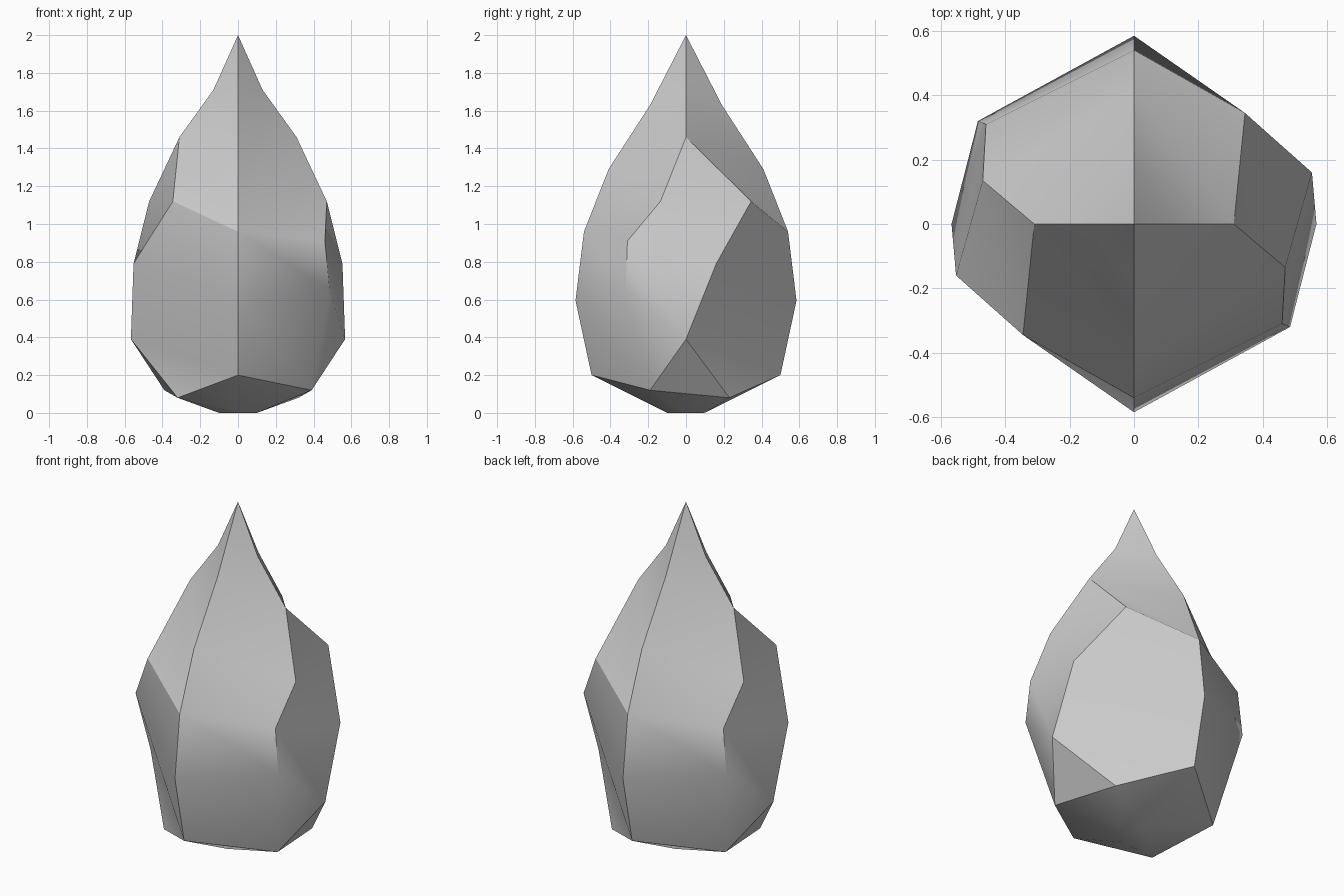
import bpy
import bmesh
from math import pi
from mathutils import Matrix, Vector

cube = bpy.data.objects.get("Cube")
if cube:
    bpy.data.objects.remove(cube, do_unlink=True)

# Corner points of one half; the other half is a half turn about z
points = {
    "tip": (0, 0, 2),
    # side ridge
    "side_neck": (.13, 0, 1.71), "side_shoulder": (.31, 0, 1.46),
    "side_corner": (.567, 0, .39), "side_foot": (.1, 0, 0),
    # front ridge
    "neck": (0, -.19, 1.63), "shoulder": (0, -.41, 1.29),
    "chest": (0, -.54, .96), "belly": (0, -.585, .595),
    "hem": (0, -.5, .2), "foot": (0, -.1, 0),
    # overhanging lobe
    "lobe_top": (.47, -.135, 1.12), "lobe_mid": (.46, -.31, .91),
    "lobe_low": (.485, -.32, .65), "lobe_foot": (.39, -.19, .12),
    # broad facet at the back of the lobe
    "facet_top": (.345, .345, 1.12), "facet_side": (.553, .16, .79),
    "facet_foot": (.32, .23, .08),
}

# Faces of the half; a minus sign means the point turned to the other side
faces = [
    # front of the lobe and its overhang
    ("tip", "neck", "side_neck"),
    ("neck", "shoulder", "side_shoulder", "side_neck"),
    ("shoulder", "chest", "lobe_top", "side_shoulder"),
    ("chest", "lobe_mid", "lobe_top"),
    ("chest", "belly", "lobe_low", "lobe_mid"),
    ("belly", "hem", "lobe_foot", "lobe_low"),
    ("lobe_low", "lobe_foot", "side_corner"),
    # hollow side
    ("side_shoulder", "lobe_top", "facet_top"),
    ("lobe_top", "lobe_mid", "facet_side", "facet_top"),
    ("lobe_mid", "lobe_low", "side_corner", "facet_side"),
    # broad facet
    ("tip", "side_neck", "-neck"),
    ("side_neck", "side_shoulder", "-shoulder", "-neck"),
    ("side_shoulder", "facet_top", "-chest", "-shoulder"),
    ("facet_top", "facet_side", "-belly", "-chest"),
    ("facet_side", "side_corner", "-hem", "-belly"),
    ("side_corner", "facet_foot", "-hem"),
    # underside
    ("side_corner", "lobe_foot", "facet_foot"),
    ("hem", "foot", "lobe_foot"),
    ("foot", "side_foot", "lobe_foot"),
    ("lobe_foot", "side_foot", "facet_foot"),
    ("side_foot", "-foot", "facet_foot"),
    ("facet_foot", "-foot", "-hem"),
    ("foot", "-foot", "side_foot"),
]

half_turn = Matrix.Rotation(pi, 4, "Z")


def place(name, turned):
    """Return the named point, on either half."""
    point = Vector(points[name.lstrip("-")])
    if name.startswith("-") != turned:
        point = half_turn @ point
    return point


# Both halves, welded along the ridges
bm = bmesh.new()
for turned in (False, True):
    for face in faces:
        bm.faces.new([bm.verts.new(place(name, turned)) for name in face])
bmesh.ops.remove_doubles(bm, verts=bm.verts[:], dist=.001)
bmesh.ops.recalc_face_normals(bm, faces=bm.faces[:])

mesh = bpy.data.meshes.new("faceted_drop")
bm.to_mesh(mesh)
bm.free()
drop = bpy.data.objects.new("faceted_drop", mesh)
bpy.context.collection.objects.link(drop)

# Plain grey surface
grey = bpy.data.materials.new("light_grey")
grey.use_nodes = True
colour = (.6, .6, .6, 1)
grey.diffuse_color = colour
for node in grey.node_tree.nodes:
    if node.type == "BSDF_PRINCIPLED":
        node.inputs["Base Color"].default_value = colour
mesh.materials.append(grey)

# Smooth within each facet, sharp on the ridges
bpy.ops.object.select_all(action="DESELECT")
drop.select_set(True)
bpy.context.view_layer.objects.active = drop
bpy.ops.object.shade_smooth_by_angle(angle=pi / 6)
